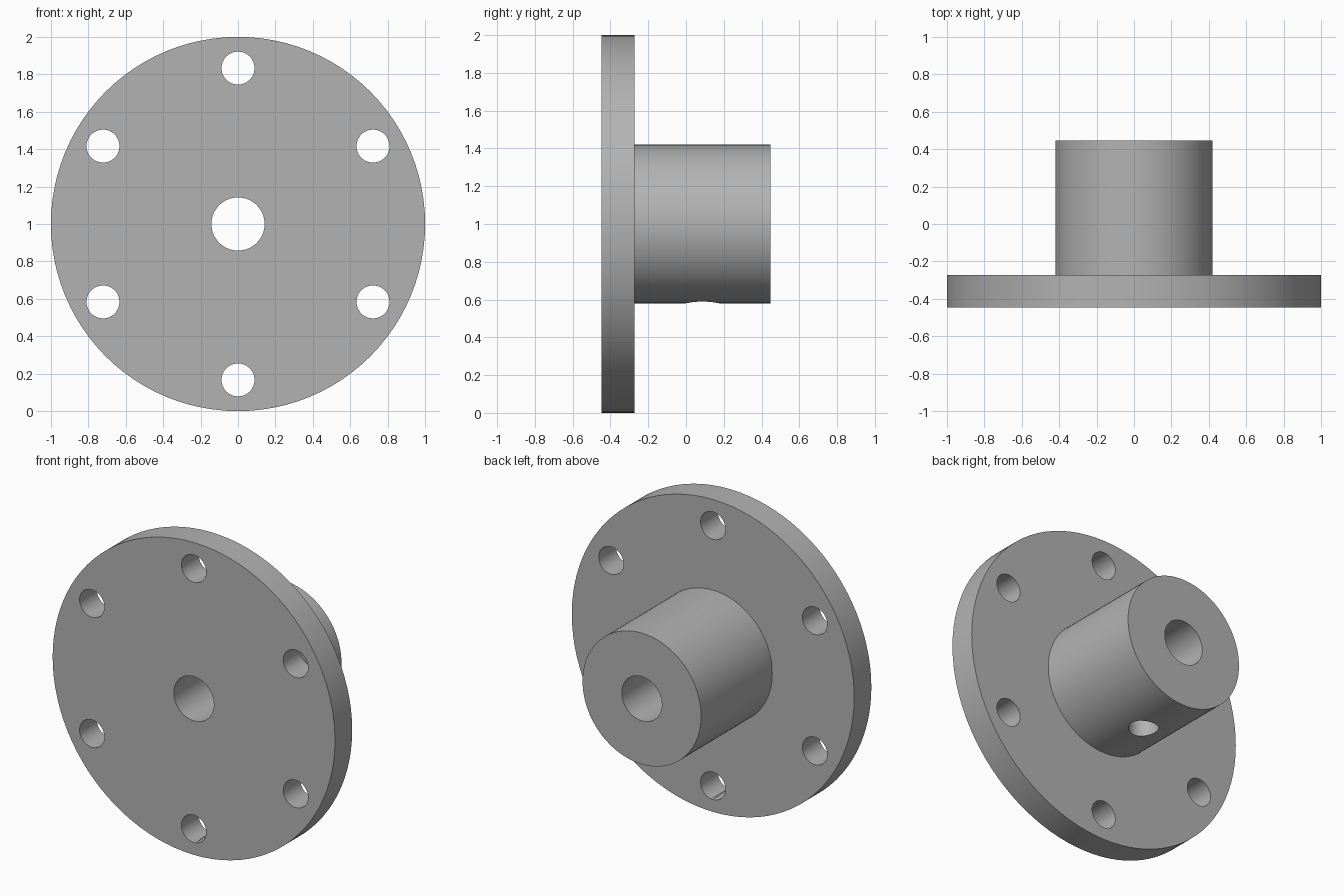
import bpy
import math
from mathutils import Matrix, Vector

cube = bpy.data.objects.get("Cube")
if cube:
    bpy.data.objects.remove(cube, do_unlink=True)

# Single plain metal colour
metal = bpy.data.materials.new("grey_metal")
metal.use_nodes = True
colour = (0.45, 0.45, 0.45, 1)
metal.diffuse_color = colour
metal.node_tree.nodes["Principled BSDF"].inputs["Base Color"].default_value = colour

CENTRE_Z = 1.0
FRONT, STEP, BACK = -0.447, -0.273, 0.447
SEGMENTS = 96


def lathe(name, profile):
    """Revolve a closed (radius, y) profile about the y axis."""
    n = len(profile)
    verts, faces = [], []
    for i in range(SEGMENTS):
        a = 2 * math.pi * i / SEGMENTS
        verts += [(r * math.sin(a), y, CENTRE_Z + r * math.cos(a)) for r, y in profile]
        j = (i + 1) % SEGMENTS
        for k in range(n):
            m = (k + 1) % n
            faces.append((i * n + k, i * n + m, j * n + m, j * n + k))
    mesh = bpy.data.meshes.new(name)
    mesh.from_pydata(verts, [], faces)
    mesh.materials.append(metal)
    obj = bpy.data.objects.new(name, mesh)
    bpy.context.collection.objects.link(obj)
    bpy.context.view_layer.objects.active = obj
    obj.select_set(True)
    bpy.ops.object.mode_set(mode='EDIT')
    bpy.ops.mesh.select_all(action='SELECT')
    bpy.ops.mesh.normals_make_consistent(inside=False)
    bpy.ops.object.mode_set(mode='OBJECT')
    return obj


def drill(target, radius, depth, location, rotation):
    """Cut a round hole through the target."""
    bpy.ops.mesh.primitive_cylinder_add(vertices=48, radius=radius, depth=depth,
                                        location=location, rotation=rotation)
    cutter = bpy.context.object
    cutter.name = "hole_cutter"
    cutter.hide_render = True
    cutter.data.materials.append(metal)
    mod = target.modifiers.new("hole", 'BOOLEAN')
    mod.operation = 'DIFFERENCE'
    mod.solver = 'EXACT'
    mod.object = cutter
    bpy.context.view_layer.objects.active = target
    bpy.ops.object.modifier_apply(modifier=mod.name)
    bpy.data.objects.remove(cutter, do_unlink=True)


# Flange disc and hub barrel with a central bore, as one turned solid
bore, hub, rim = 0.142, 0.42, 1.0
body = lathe("flanged_hub", [(bore, FRONT), (rim, FRONT), (rim, STEP),
                             (hub, STEP), (hub, BACK), (bore, BACK)])

# Six bolt holes around the flange
for i in range(6):
    offset = Matrix.Rotation(i * math.pi / 3, 3, 'Y') @ Vector((0, 0, 0.833))
    drill(body, 0.088, 0.4, (offset.x, (FRONT + STEP) / 2, CENTRE_Z + offset.z),
          (math.pi / 2, 0, 0))

# Set-screw hole from the underside of the hub into the bore
drill(body, 0.088, 0.5, (0, 0.087, CENTRE_Z - 0.3), (0, 0, 0))

bpy.ops.object.select_all(action='DESELECT')
body.select_set(True)
bpy.context.view_layer.objects.active = body
bpy.ops.object.shade_smooth_by_angle(angle=math.radians(30))
